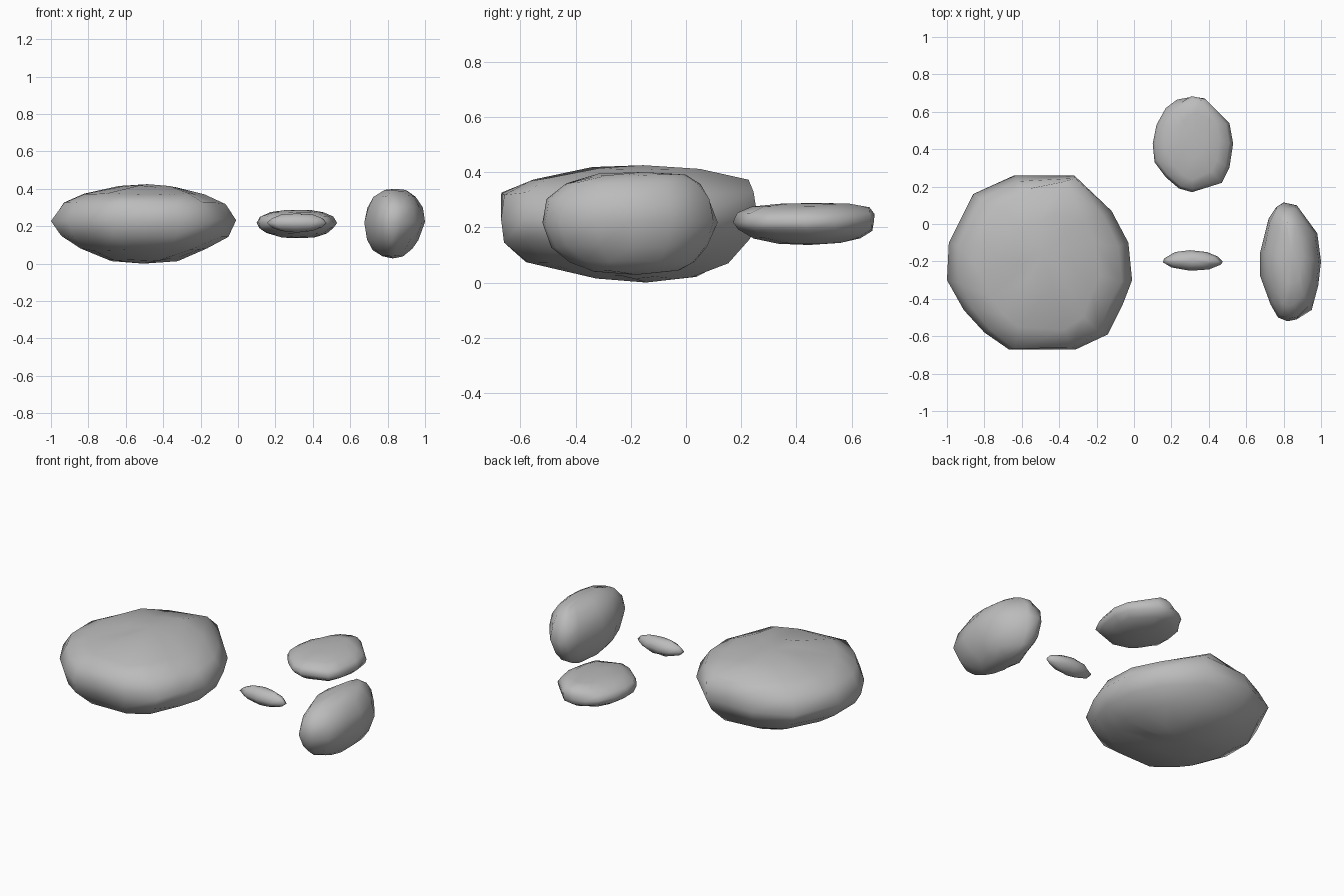
import bpy, random

# Dark stone grey
grey = bpy.data.materials.new("stone_grey")
grey.diffuse_color = (0.5, 0.5, 0.5, 1)


def stone(name, outline, rings, top, bottom, jitter, seed, corners={}):
    """Loft a plan outline through rings (z, x scale, y scale, x shift, y shift).
    corners: {outline index: (outward factor, from ring)} for blunt corners."""
    rng = random.Random(seed)
    xs, ys = [p[0] for p in outline], [p[1] for p in outline]
    cx, cy = (min(xs) + max(xs)) / 2, (min(ys) + max(ys)) / 2
    n = len(outline)
    verts, faces = [], []
    for r, (z, sx, sy, dx, dy) in enumerate(rings):
        for i, (x, y) in enumerate(outline):
            f, start = corners.get(i, (1, 0))
            f = f if r >= start else 1
            j = 0 if sx == 1 else rng.uniform(-jitter, jitter)
            verts.append((cx + (x - cx) * min(1, sx * f) + dx + j,
                          cy + (y - cy) * min(1, sy * f) + dy - j,
                          z + rng.uniform(-jitter, jitter) * 0.6))
    for r in range(len(rings) - 1):
        for i in range(n):
            k = (i + 1) % n
            faces.append((r * n + i, r * n + k, (r + 1) * n + k, (r + 1) * n + i))
    # close both ends with fans
    b, t = len(verts), len(verts) + 1
    z0, z1 = rings[0], rings[-1]
    verts += [(cx + z0[3], cy + z0[4], bottom), (cx + z1[3], cy + z1[4], top)]
    last = (len(rings) - 1) * n
    for i in range(n):
        k = (i + 1) % n
        faces += [(b, k, i), (t, last + i, last + k)]
    me = bpy.data.meshes.new(name)
    me.from_pydata(verts, [], faces)
    me.polygons.foreach_set("use_smooth", [True] * len(faces))
    me.materials.append(grey)
    me.update()
    ob = bpy.data.objects.new(name, me)
    bpy.context.collection.objects.link(ob)
    return ob


# Outlines run counter-clockwise, rings bottom to top
# Large flat boulder
stone("large_stone",
      [(-.64, .26), (-.86, .16), (-.99, -.10), (-1, -.30), (-.91, -.46), (-.80, -.58),
       (-.67, -.67), (-.31, -.67), (-.14, -.59), (-.06, -.43), (-.01, -.30),
       (-.03, -.10), (-.12, .07), (-.32, .26)],
      [(.02, .36, .38, 0, .06), (.075, .68, .78, 0, 0), (.15, .91, .96, 0, -.01),
       (.235, 1, 1, 0, 0), (.325, .88, .95, 0, -.01), (.375, .64, .78, 0, .01),
       (.413, .30, .38, .02, .05)], .425, 0, .013, 3, {13: (1.15, 4)})

# Medium flat stone at the back
stone("back_stone",
      [(.31, .68), (.23, .665), (.17, .62), (.12, .53), (.10, .43), (.11, .33), (.17, .25),
       (.24, .19), (.31, .17), (.47, .22), (.51, .30), (.53, .43), (.51, .54), (.38, .67)],
      [(.142, .42, .45, 0, .02), (.162, .75, .76, 0, .01), (.19, .93, .95, 0, .01),
       (.22, 1, 1, 0, 0), (.25, .92, .93, 0, 0), (.273, .65, .80, 0, .02),
       (.284, .32, .45, 0, .04)], .288, .136, .005, 5, {13: (1.1, 4), 0: (1.1, 4)})

# Upright egg-shaped stone on the right
stone("right_stone",
      [(.80, .115), (.76, .09), (.72, .03), (.675, -.15), (.675, -.28), (.73, -.43),
       (.77, -.50), (.82, -.52), (.87, -.51), (.95, -.46), (.985, -.33), (1, -.20), (.98, -.05),
       (.87, .10)],
      [(.042, .38, .50, -.01, .02), (.075, .62, .70, -.01, .01), (.13, .83, .88, -.005, 0),
       (.22, 1, 1, 0, 0), (.30, .92, .93, 0, 0), (.36, .67, .77, 0, .01),
       (.39, .36, .48, .005, .04)], .40, .028, .008, 8)

# Small sliver in the middle
stone("small_stone",
      [(.30, -.14), (.22, -.15), (.16, -.185), (.155, -.205), (.20, -.232), (.30, -.25),
       (.40, -.243), (.465, -.217), (.475, -.20), (.45, -.175), (.39, -.15)],
      [(.175, .50, .50, 0, 0), (.193, .82, .84, 0, 0), (.217, 1, 1, 0, 0),
       (.242, .85, .85, 0, 0), (.262, .52, .50, 0, 0)], .268, .166, .003, 2)
